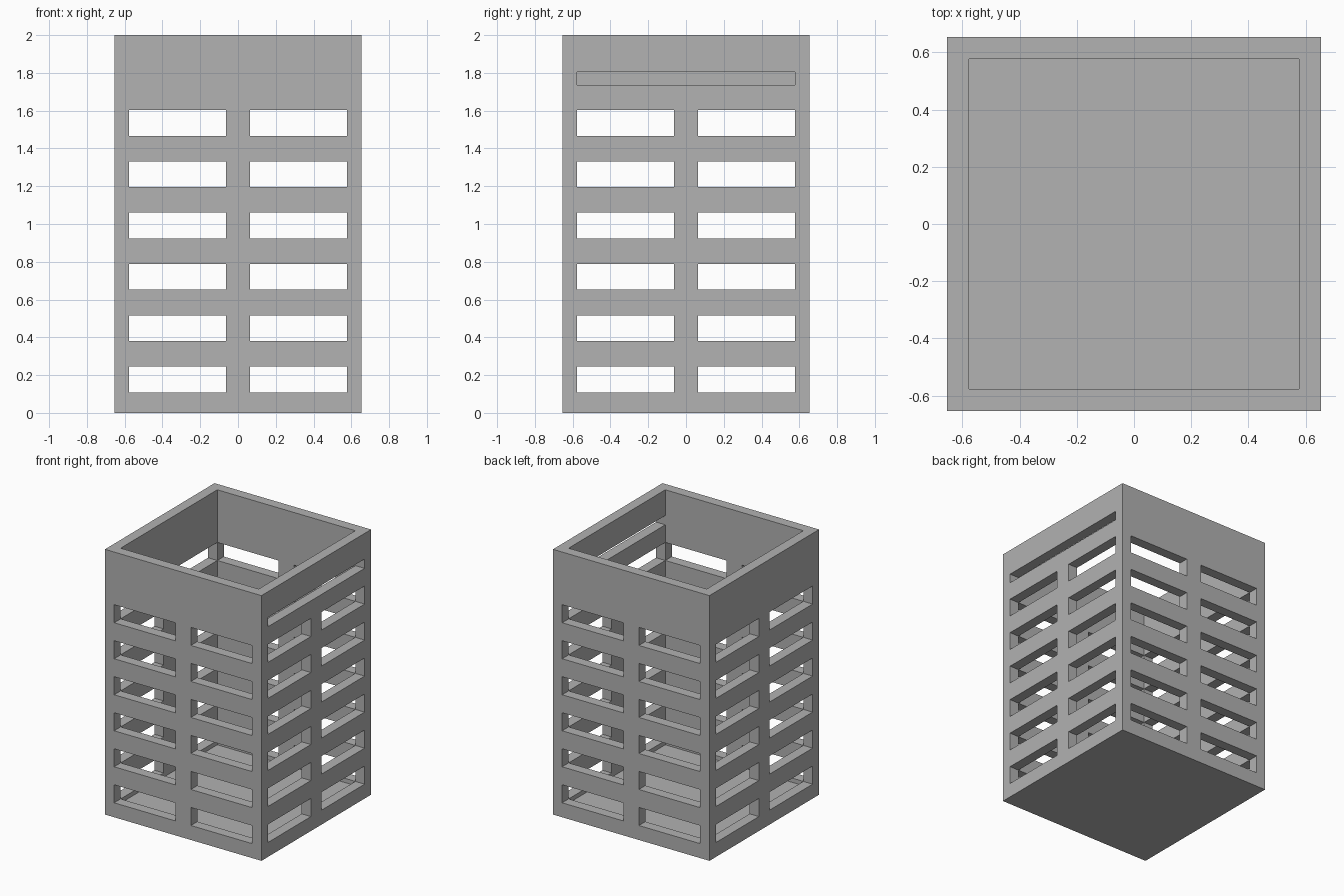
import bpy
import bmesh
from math import radians

old = bpy.data.objects.get("Cube")
if old:
    bpy.data.objects.remove(old, do_unlink=True)

OUTER, INNER, MULLION = 0.653, 0.576, 0.064   # half widths
HEIGHT, FLOOR = 2.0, 0.077
ROWS, FIRST, PITCH, OPENING = 6, 0.109, 0.2716, 0.136
SLOT = (1.736, 1.806)

# Cut planes of the construction grid
plan = [-OUTER, -INNER, -MULLION, MULLION, INNER, OUTER]
rows = [(FIRST + i * PITCH, FIRST + i * PITCH + OPENING) for i in range(ROWS)]
levels = sorted([0, FLOOR, HEIGHT, *SLOT] + [z for row in rows for z in row])
cuts = (plan, plan, levels)
size = [len(c) - 1 for c in cuts]


def within(z, span):
    return span[0] < z < span[1]


def solid(cell):
    """True where the box has material: floor and walls, minus openings."""
    if any(not 0 <= c < n for c, n in zip(cell, size)):
        return False
    x, y, z = [(cuts[a][c] + cuts[a][c + 1]) / 2 for a, c in enumerate(cell)]
    if z < FLOOR:
        return True
    if abs(x) < INNER and abs(y) < INNER:
        return False
    if abs(x) > INNER and abs(y) > INNER:
        return True
    along = y if abs(x) > INNER else x
    if abs(along) > MULLION and any(within(z, row) for row in rows):
        return False
    return not (x > INNER and within(z, SLOT))


# Skin the solid cells wherever they meet empty space
bm = bmesh.new()
corners = {}


def corner(index):
    if index not in corners:
        corners[index] = bm.verts.new([cuts[a][i] for a, i in enumerate(index)])
    return corners[index]


for i in range(size[0]):
    for j in range(size[1]):
        for k in range(size[2]):
            cell = (i, j, k)
            if not solid(cell):
                continue
            for axis in range(3):
                u, v = (axis + 1) % 3, (axis + 2) % 3
                for side in (0, 1):
                    neighbour = list(cell)
                    neighbour[axis] += 2 * side - 1
                    if solid(neighbour):
                        continue
                    loop = []
                    for du, dv in ((0, 0), (1, 0), (1, 1), (0, 1)):
                        p = list(cell)
                        p[axis] += side
                        p[u] += du
                        p[v] += dv
                        loop.append(corner(tuple(p)))
                    bm.faces.new(loop if side else loop[::-1])

# Merge the flat patches into large faces
bmesh.ops.dissolve_limit(bm, angle_limit=radians(1), verts=bm.verts[:], edges=bm.edges[:])
mesh = bpy.data.meshes.new("slotted_box")
bm.to_mesh(mesh)
bm.free()

grey = bpy.data.materials.new("plain grey")
grey.use_nodes = True
colour = (0.445, 0.445, 0.445, 1)
grey.diffuse_color = colour
grey.node_tree.nodes["Principled BSDF"].inputs["Base Color"].default_value = colour
mesh.materials.append(grey)

box = bpy.data.objects.new("slotted_box", mesh)
bpy.context.collection.objects.link(box)
